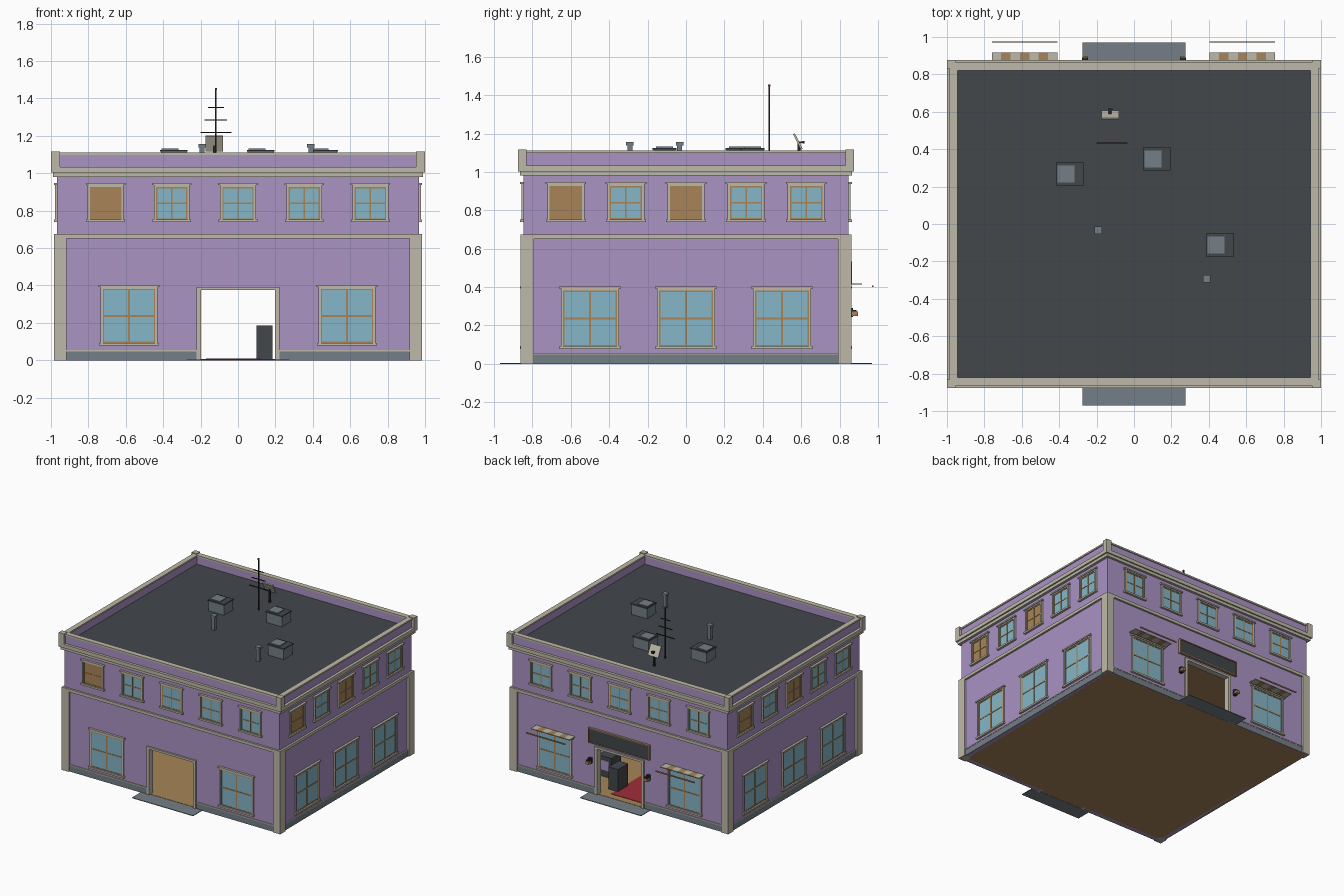
import bpy, bmesh, math
from mathutils import Matrix, Vector

if "Cube" in bpy.data.objects:
    bpy.data.objects.remove(bpy.data.objects["Cube"])


def material(name, r, g, b):
    m = bpy.data.materials.new(name)
    lin = [((c / 255 + 0.055) / 1.055) ** 2.4 for c in (r, g, b)]
    m.diffuse_color = (*lin, 1)
    m.use_nodes = True
    m.node_tree.nodes["Principled BSDF"].inputs["Base Color"].default_value = m.diffuse_color
    return m


PURPLE = material("lavender_wall", 170, 147, 196)
CREAM = material("cream_trim", 190, 185, 168)
GLASS = material("blue_glass", 134, 182, 199)
GREY = material("stone_grey", 117, 127, 135)
DARK = material("dark_roof", 66, 71, 75)
WOOD = material("wood", 168, 132, 87)
BLACK = material("black_metal", 38, 38, 40)
RED = material("red", 160, 45, 55)


def build(name, mat, boxes, matrix=Matrix()):
    """One object from boxes given as x0, x1, y0, y1, z0, z1."""
    bm = bmesh.new()
    for x0, x1, y0, y1, z0, z1 in boxes:
        m = Matrix.Translation(((x0 + x1) / 2, (y0 + y1) / 2, (z0 + z1) / 2))
        bmesh.ops.create_cube(bm, size=1, matrix=m @ Matrix.Diagonal((x1 - x0, y1 - y0, z1 - z0, 1)))
    bm.transform(matrix)
    me = bpy.data.meshes.new(name)
    bm.to_mesh(me)
    bm.free()
    me.materials.append(mat)
    ob = bpy.data.objects.new(name, me)
    bpy.context.collection.objects.link(ob)
    return ob


def ring(X, Y, t, z0, z1):
    """Four boxes around a rectangle with half sizes X, Y and thickness t."""
    return [(-X, X, -Y, -Y + t, z0, z1), (-X, X, Y - t, Y, z0, z1),
            (-X, -X + t, -Y + t, Y - t, z0, z1), (X - t, X, -Y + t, Y - t, z0, z1)]


def corners(x0, x1, y0, y1, z0, z1):
    return [(min(sx * x0, sx * x1), max(sx * x0, sx * x1),
             min(sy * y0, sy * y1), max(sy * y0, sy * y1), z0, z1)
            for sx in (-1, 1) for sy in (-1, 1)]


WX, WY, T = 0.967, 0.847, 0.03   # wall half sizes and thickness
DOOR, DOOR_Z = 0.2, 0.38

# Walls with a doorway in the front and the back
walls = [(s * WX - T * (s > 0), s * WX + T * (s < 0), -WY, WY, 0, 0.99) for s in (-1, 1)]
for s in (-1, 1):
    y0, y1 = sorted((s * WY, s * (WY - T)))
    walls += [(-WX + T, -DOOR, y0, y1, 0, 0.99), (DOOR, WX - T, y0, y1, 0, 0.99),
              (-DOOR, DOOR, y0, y1, DOOR_Z, 0.99)]
build("walls", PURPLE, walls)
build("floor", WOOD, [(-WX + 0.002, WX - 0.002, -WY + 0.002, WY - 0.002, 0.0, 0.006)])
build("ceiling", WOOD, [(-0.93, 0.93, -0.81, 0.81, 0.62, 0.64)])

# Stone plinth, broken at the doorways, with a thin cream strip on top
def plinth(out, z0, z1):
    r = [(s * (WX + out / 2) - out / 2, s * (WX + out / 2) + out / 2, -WY, WY, z0, z1) for s in (-1, 1)]
    for s in (-1, 1):
        y0, y1 = sorted((s * WY, s * (WY + out)))
        r += [(-WX, -0.222, y0, y1, z0, z1), (0.222, WX, y0, y1, z0, z1)]
    return r


build("plinth", GREY, plinth(0.006, 0, 0.048))
build("plinth_strip", CREAM, plinth(0.008, 0.048, 0.056))

# Corner pilasters, storey band, cornice
build("pilasters", CREAM, corners(0.918, 0.983, 0.793, 0.862, 0, 0.655))
build("storey_band", CREAM, ring(0.983, 0.862, 0.03, 0.65, 0.674))
build("lower_cornice", CREAM, ring(0.988, 0.866, 0.035, 0.98, 1.003))
build("upper_cornice", CREAM, ring(1.0, 0.876, 0.045, 1.003, 1.033))

# Roof and parapet
build("roof", DARK, [(-0.952, 0.952, -0.828, 0.828, 1.0, 1.036)])
build("parapet", PURPLE, ring(0.978, 0.855, 0.028, 1.03, 1.1))
build("coping", CREAM, ring(0.986, 0.863, 0.042, 1.098, 1.111))
build("corner_blocks", CREAM, corners(0.953, 1.0, 0.832, 0.876, 1.03, 1.117))


def window(name, side, u, dist, w, z0, z1, mull, pane):
    """Pane, mullions, frame, lintel and sill on one wall; side counts quarter turns."""
    M = Matrix.Rotation(side * math.pi / 2, 4, 'Z') @ Matrix.Translation((u, -dist, 0))
    h, zc, f = w / 2, (z0 + z1) / 2, 0.012
    build(name + "_pane", pane, [(-h, h, -0.004, 0.002, z0, z1)], M)
    e = 0.007
    build(name + "_mullions", WOOD,
          [(-mull, mull, -0.007, 0, z0, z1), (-h, h, -0.0065, 0, zc - mull, zc + mull),
           (-h, -h + e, -0.007, 0, z0, z1), (h - e, h, -0.007, 0, z0, z1),
           (-h, h, -0.0065, 0, z0, z0 + e), (-h, h, -0.0065, 0, z1 - e, z1)], M)
    build(name + "_frame", CREAM,
          [(-h - f, -h, -0.011, 0, z0, z1), (h, h + f, -0.011, 0, z0, z1),
           (-h - f, h + f, -0.011, 0, z1, z1 + 0.01),
           (-h - 0.022, h + 0.022, -0.018, 0, z1 + 0.01, z1 + 0.021),
           (-h - 0.02, h + 0.02, -0.018, 0, z0 - 0.014, z0)], M)


# Windows: front, right, back, left
for side, wall in enumerate(("front", "right", "back", "left")):
    lengthways = side % 2 == 0
    dist = WY if lengthways else WX
    step = 0.354 if lengthways else 0.313
    shuttered = ((0,), (0, 2), (), (0, 2))[side]
    for i in range(5):
        window(f"{wall}_upper_window_{i}", side, (i - 2) * step, dist, 0.168, 0.752, 0.926, 0.004,
               WOOD if i in shuttered else GLASS)
    for i, u in enumerate((-0.583, 0.583) if lengthways else (-0.5, 0, 0.5)):
        window(f"{wall}_lower_window_{i}", side, u, dist, 0.28, 0.092, 0.382, 0.005, GLASS)

# Door surrounds and doorsteps
for side, wall in ((0, "front"), (2, "back")):
    M = Matrix.Rotation(side * math.pi / 2, 4, 'Z')
    y0, y1 = -WY - 0.014, -WY + T + 0.004
    build(wall + "_door_frame", CREAM,
          [(-0.222, -0.197, y0, y1, 0, 0.376), (0.197, 0.222, y0, y1, 0, 0.376),
           (-0.222, 0.222, y0, y1, 0.376, 0.393)], M)
    build(wall + "_doorstep", GREY, [(-0.275, 0.275, -0.97, -WY, 0, 0.005)], M)

# Signboard over the back door with a wooden border
build("signboard", DARK, [(-0.27, 0.27, WY, 0.861, 0.418, 0.528)])
build("signboard_border", WOOD,
      [(-0.276, 0.276, WY, 0.866, 0.526, 0.533), (-0.276, 0.276, WY, 0.866, 0.412, 0.419),
       (-0.276, -0.269, WY, 0.866, 0.412, 0.533), (0.269, 0.276, WY, 0.866, 0.412, 0.533)])

# Striped awnings with a front rail
for cx, label in ((-0.585, "left"), (0.58, "right")):
    x0, w = cx - 0.175, 0.35 / 7
    for mat, k, tone in ((CREAM, 0, "cream"), (WOOD, 1, "wood")):
        build(f"{label}_awning_{tone}_stripes", mat,
              [(x0 + i * w, x0 + (i + 1) * w, WY, 0.917, 0.412, 0.419) for i in range(k, 7, 2)])
    build(f"{label}_awning_rail", WOOD, [(x0, x0 + 0.35, 0.97, 0.976, 0.399, 0.409)])

# Wall lamps beside the back door
for x, label in ((-0.262, "left"), (0.262, "right")):
    build(label + "_lamp", WOOD, [(x - 0.014, x + 0.014, 0.866, 0.897, 0.25, 0.272)])
    build(label + "_lamp_bracket", BLACK, [(x - 0.012, x + 0.012, WY, 0.87, 0.245, 0.29),
                                           (x - 0.016, x + 0.016, 0.864, 0.889, 0.272, 0.28)])

# Furnishings seen through the doorways
build("rug", RED, [(-0.17, 0.12, 0.38, 0.79, 0.006, 0.009)])
build("tall_cabinet", DARK, [(0.1, 0.185, 0.6, 0.73, 0.006, 0.187)])
build("side_cabinet", DARK, [(0.27, 0.39, 0.45, 0.57, 0.006, 0.17)])
build("side_cabinet_panel", PURPLE, [(0.29, 0.37, 0.569, 0.574, 0.06, 0.14)])

# Roof ventilation units
for i, (x, y) in enumerate(((-0.343, 0.268), (0.122, 0.347), (0.46, -0.112))):
    build(f"vent_unit_{i}", GREY, [(x - 0.07, x + 0.07, y - 0.058, y + 0.058, 1.03, 1.117)])
    build(f"vent_unit_lid_{i}", DARK, [(x - 0.074, x + 0.074, y - 0.062, y + 0.062, 1.115, 1.125)])
    build(f"vent_unit_fan_{i}", GREY, [(x - 0.066, x + 0.024, y - 0.045, y + 0.045, 1.124, 1.131)])

# Flue pipes
for i, (x, y) in enumerate(((-0.192, -0.033), (0.39, -0.293))):
    build(f"flue_{i}", GREY, [(x - 0.013, x + 0.013, y - 0.013, y + 0.013, 1.03, 1.14),
                              (x - 0.02, x + 0.02, y - 0.02, y + 0.02, 1.138, 1.155)])

# Aerial with cross bars and a red tip
ax, ay, r = -0.118, 0.433, 0.004
build("aerial", BLACK, [(ax - r, ax + r, ay - r, ay + r, 1.03, 1.446)] +
      [(ax - h, ax + h, ay - 0.003, ay + 0.003, z - 0.003, z + 0.003)
       for h, z in ((0.083, 1.217), (0.06, 1.285), (0.043, 1.352))])
build("aerial_tip", RED, [(ax - 0.006, ax + 0.006, ay - 0.006, ay + 0.006, 1.444, 1.456)])

# Tilted dish plate on a stand, with its receiver arm
tilt = Matrix.Translation((-0.127, 0.583, 1.158)) @ Matrix.Rotation(math.radians(27), 4, 'X')
build("dish", CREAM, [(-0.047, 0.047, -0.005, 0.005, -0.045, 0.045)], tilt)
build("dish_arm", BLACK, [(-0.135, -0.119, 0.585, 0.618, 1.15, 1.158),
                          (-0.138, -0.116, 0.606, 0.618, 1.147, 1.161)])
build("dish_stand", BLACK, [(-0.134, -0.12, 0.582, 0.596, 1.03, 1.15)])
